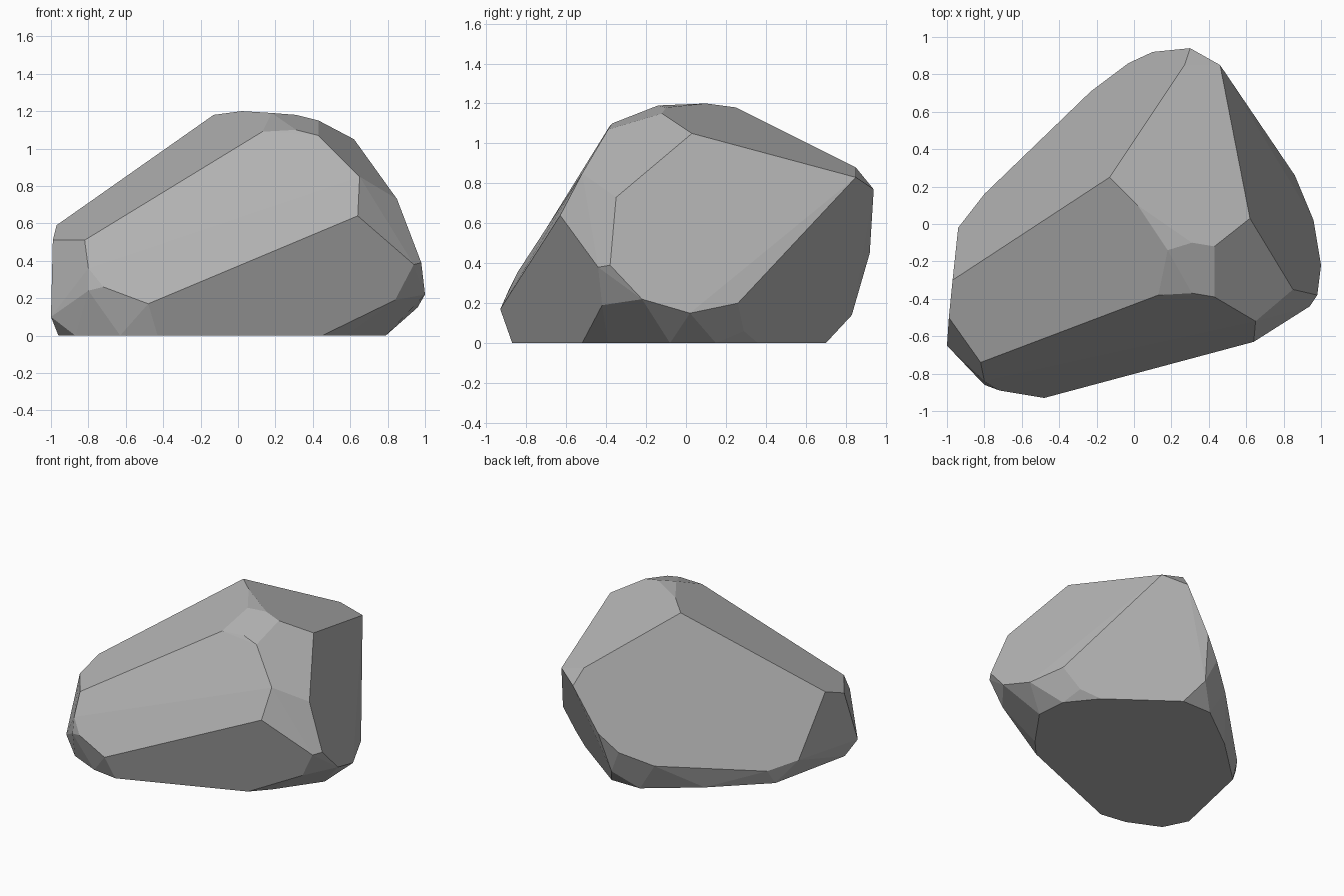
import bpy
import bmesh
import math

# Remove the default object only
default = bpy.data.objects.get("Cube")
if default:
    bpy.data.objects.remove(default, do_unlink=True)


def make_material(name, colour):
    """Plain single-colour material for viewport and render."""
    material = bpy.data.materials.new(name)
    material.use_nodes = True
    material.diffuse_color = colour
    shader = material.node_tree.nodes["Principled BSDF"]
    shader.inputs["Base Color"].default_value = colour
    shader.inputs["Roughness"].default_value = 0.9
    return material


def make_boulder(name, corner_groups, material):
    """Wrap the corners in a convex skin and merge nearly flat triangles."""
    bm = bmesh.new()
    for corners in corner_groups:
        for corner in corners:
            bm.verts.new(corner)

    hull = bmesh.ops.convex_hull(bm, input=bm.verts, use_existing_faces=False)
    unused = set(hull["geom_interior"]) | set(hull["geom_unused"])
    loose = [item for item in unused if isinstance(item, bmesh.types.BMVert)]
    bmesh.ops.delete(bm, geom=loose, context="VERTS")

    bmesh.ops.dissolve_limit(bm, angle_limit=math.radians(4),
                             verts=bm.verts, edges=bm.edges)
    bmesh.ops.recalc_face_normals(bm, faces=bm.faces)
    for face in bm.faces:
        face.smooth = False

    mesh = bpy.data.meshes.new(name)
    bm.to_mesh(mesh)
    bm.free()
    mesh.materials.append(material)
    boulder = bpy.data.objects.new(name, mesh)
    bpy.context.collection.objects.link(boulder)
    return boulder


def back_slope(x, y):
    """Place a rim corner on the large flat slope at the back."""
    height = (0.525 + 0.519 * x - 0.488 * y) / 0.284
    return (x, y, height)


# Outline resting on the ground
ground = [(x, y, 0) for x, y in (
    (-.43, -.87), (.45, -.52), (.57, -.39), (.79, -.08), (.77, .15),
    (.6, .36), (.14, .7), (-.1, .7), (-.46, .43), (-.82, .09),
    (-.96, -.55), (-.87, -.73), (-.63, -.84))]

# Large sloping front facet
front = [
    (-.82, -.74, .51), (.13, -.38, 1.09), (.31, -.37, 1.1),
    (.43, -.39, 1.07), (.65, -.52, .85), (.64, -.63, .64),
    (-.48, -.93, .17), (-.72, -.89, .26), (-.8, -.84, .36)]

# Crest and the facet falling towards the back
crest = [
    (-.13, .25, 1.18), (.02, .1, 1.2), (.18, -.14, 1.19),
    (.31, -.1, 1.18), (.43, -.12, 1.15), (.62, .03, 1.05),
    (.46, .85, .83), (.3, .94, .77), (.27, .85, .88)]

# Left flank and its worn lower edge
flank = [
    (.85, -.35, .73), (.98, -.38, .39), (.94, -.44, .38),
    (1, -.22, .22), (.96, .02, .15), (.86, .26, .2),
    (.84, -.42, .19), (.73, .29, .06)]

# Narrow right end
narrow_end = [(-.97, -.3, .59), (-.99, -.5, .51),
              (-1, -.65, .1), (-.8, -.86, .24)]

# Rounded lower rim of the back slope
rim = [back_slope(x, y) for x, y in (
    (.2, .93), (.1, .92), (-.03, .86), (-.23, .71),
    (-.45, .49), (-.8, .16), (-.94, -.02))]
rim.append((.05, .83, .14))

stone = make_material("stone grey", (0.45, 0.45, 0.45, 1))
make_boulder("boulder", (ground, front, crest, flank, narrow_end, rim), stone)
